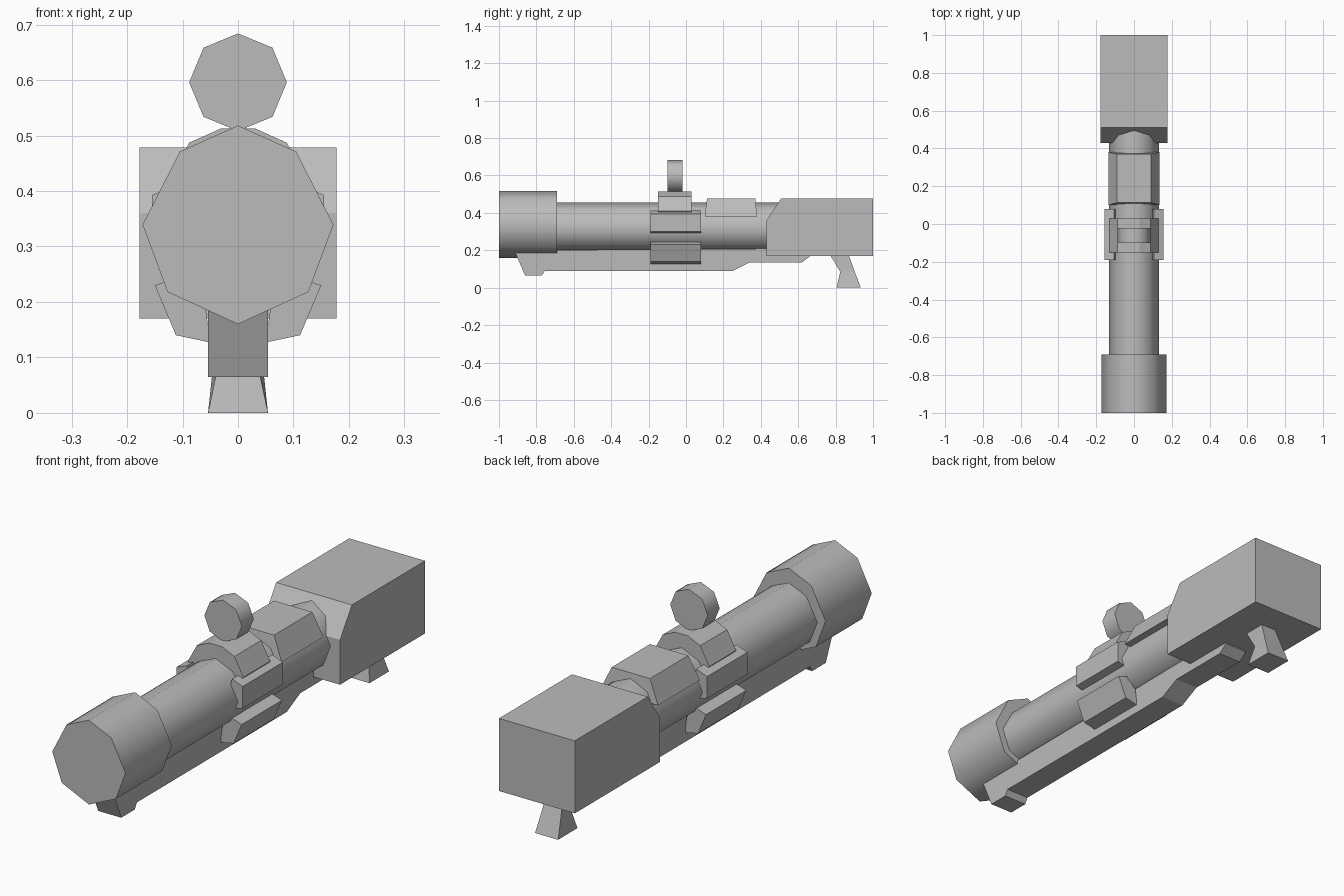
import bpy, bmesh, math

cube = bpy.data.objects.get("Cube")
if cube:
    bpy.data.objects.remove(cube, do_unlink=True)

grey = bpy.data.materials.new("plain_grey")
grey.use_nodes = True
grey.diffuse_color = (0.5, 0.5, 0.5, 1)
grey.node_tree.nodes["Principled BSDF"].inputs["Base Color"].default_value = (0.5, 0.5, 0.5, 1)


def loft(name, rings, smooth=False):
    """Closed solid through a list of matching point rings."""
    bm = bmesh.new()
    loops = [[bm.verts.new(p) for p in ring] for ring in rings]
    n = len(loops[0])
    for a, b in zip(loops, loops[1:]):
        for i in range(n):
            j = (i + 1) % n
            bm.faces.new((a[i], a[j], b[j], b[i]))
    bm.faces.new(loops[0])
    bm.faces.new(loops[-1])
    bmesh.ops.recalc_face_normals(bm, faces=bm.faces[:])
    mesh = bpy.data.meshes.new(name)
    bm.to_mesh(mesh)
    bm.free()
    mesh.materials.append(grey)
    obj = bpy.data.objects.new(name, mesh)
    bpy.context.collection.objects.link(obj)
    if smooth:
        bpy.ops.object.select_all(action='DESELECT')
        obj.select_set(True)
        bpy.context.view_layer.objects.active = obj
        bpy.ops.object.shade_smooth_by_angle(angle=math.radians(60))
    return obj


def along_y(name, section, y0, y1, smooth=False):
    """Extrude an (x, z) section from y0 to y1."""
    return loft(name, [[(x, y, z) for x, z in section] for y in (y0, y1)], smooth)


def along_x(name, profile, half):
    """Extrude a (y, z) side profile across the width."""
    return loft(name, [[(x, y, z) for y, z in profile] for x in (-half, half)])


def mirrored(half):
    """Complete a right-half section, given from top to bottom."""
    return half + [(-x, z) for x, z in reversed(half) if x > 0]


# Tube and wide muzzle, sharing one uneven octagon
octagon = mirrored([(0, 0.179), (0.105, 0.132), (0.172, 0), (0.127, -0.121), (0, -0.179)])
along_y("muzzle", [(x, z + 0.339) for x, z in octagon], -1.0, -0.69, True)
along_y("barrel", [(x * 0.775, z * 0.745 + 0.322) for x, z in octagon], -0.75, 0.55, True)

# Rear housing with chamfered upper front
along_x("rear_housing", [(0.43, 0.17), (0.43, 0.36), (0.51, 0.478), (1.0, 0.478), (1.0, 0.17)], 0.178)

# Long keel under the tube
along_x("under_rail", [(-0.92, 0.2), (-0.91, 0.18), (-0.86, 0.065), (-0.77, 0.065),
                       (-0.755, 0.09), (0.25, 0.09), (0.34, 0.135), (0.62, 0.135),
                       (0.66, 0.165), (0.66, 0.21)], 0.054)

# Flared rear foot: z, front y, front half width, back y, back half width
loft("rear_foot", [[(-wf, yf, z), (wf, yf, z), (wb, yb, z), (-wb, yb, z)]
                   for z, yf, wf, yb, wb in ((0, 0.805, 0.054, 0.935, 0.054),
                                             (0.085, 0.825, 0.036, 0.9025, 0.045),
                                             (0.175, 0.77, 0.036, 0.87, 0.036))])

# Side rails, upper and lower on both sides
upper = [(0.155, 0.393), (0.105, 0.412), (0.09, 0.35), (0.115, 0.29), (0.155, 0.3)]
lower = [(0.15, 0.23), (0.105, 0.245), (0.06, 0.2), (0.05, 0.127), (0.112, 0.14)]
for side, s in (("left", 1), ("right", -1)):
    for level, section in (("upper", upper), ("lower", lower)):
        along_y(f"{level}_{side}_rail", [(s * x, z) for x, z in section], -0.19, 0.08)

# Saddle and round sight on top
along_y("sight_saddle", mirrored([(0.03, 0.513), (0.088, 0.487), (0.13, 0.41), (0.1, 0.36)]), -0.15, 0.03)
disk = [(0.088 * math.sin(i * math.pi / 4), 0.596 + 0.088 * math.cos(i * math.pi / 4)) for i in range(8)]
along_y("sight_disk", disk, -0.1, -0.02, True)

# Tapered block behind the saddle
loft("top_block", [[(-w, y0, z), (w, y0, z), (w, y1, z), (-w, y1, z)]
                   for w, y0, y1, z in ((0.135, 0.1, 0.38, 0.38), (0.09, 0.113, 0.37, 0.478))])
